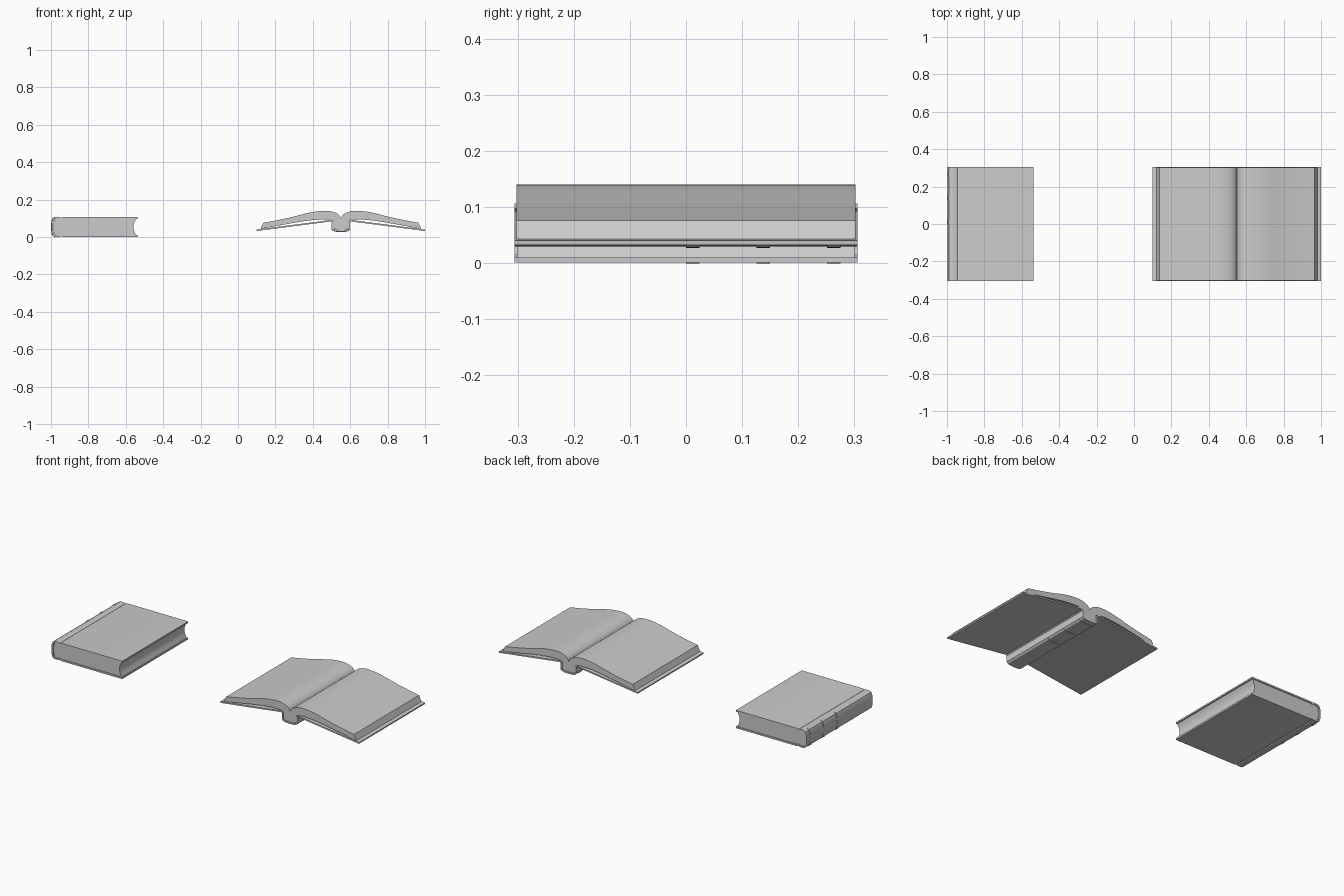
import bpy, bmesh, math
from mathutils import Vector

if "Cube" in bpy.data.objects:
    bpy.data.objects.remove(bpy.data.objects["Cube"])


def extrude(name, prof, y0, y1, angle=30):
    """Solid from a closed (x, z) outline swept along y."""
    bm = bmesh.new()
    a = [bm.verts.new((x, y0, z)) for x, z in prof]
    b = [bm.verts.new((x, y1, z)) for x, z in prof]
    n = len(prof)
    bm.faces.new(a)
    bm.faces.new(b[::-1])
    for i in range(n):
        bm.faces.new((a[i], b[i], b[(i + 1) % n], a[(i + 1) % n]))
    bmesh.ops.recalc_face_normals(bm, faces=bm.faces)
    me = bpy.data.meshes.new(name)
    bm.to_mesh(me)
    bm.free()
    ob = bpy.data.objects.new(name, me)
    bpy.context.collection.objects.link(ob)
    bpy.context.view_layer.objects.active = ob
    ob.select_set(True)
    bpy.ops.object.shade_smooth_by_angle(angle=math.radians(angle))
    ob.select_set(False)
    return ob


def ribbon(path, t):
    """Closed outline of a path thickened by t to its left."""
    p = [Vector(q) for q in path]
    inner = []
    for i, q in enumerate(p):
        dirs = []
        if i:
            dirs.append((q - p[i - 1]).normalized())
        if i < len(p) - 1:
            dirs.append((p[i + 1] - q).normalized())
        d = sum(dirs, Vector((0, 0))).normalized()
        nrm = Vector((-d.y, d.x))
        inner.append(q + nrm * t / max(0.5, abs(d.dot(dirs[0]))))
    return [tuple(q) for q in p + inner[::-1]]


def smooth(pts, n=5):
    """Catmull-Rom curve through points."""
    p = [Vector(q) for q in pts]
    p = [2 * p[0] - p[1]] + p + [2 * p[-1] - p[-2]]
    out = []
    for i in range(1, len(p) - 2):
        a, b, c, d = p[i - 1:i + 3]
        for k in range(n):
            t = k / n
            out.append(tuple(0.5 * (2 * b + (c - a) * t + (2 * a - 5 * b + 4 * c - d) * t * t
                                    + (3 * b - a - 3 * c + d) * t ** 3)))
    return out + [tuple(p[-2])]


def mirror(half, cx):
    """Full path from a right half that starts on the centre line."""
    return [(cx - u, z) for u, z in half[:0:-1]] + [(cx + u, z) for u, z in half]


BANDS = (0.012, 0.138, 0.263)

# Closed book: one wrapped case with hinge grooves and a rounded spine
MZ = 0.0535
upper = [(-0.998, 0), (-0.996, 0.03), (-0.99, 0.046), (-0.978, 0.0525), (-0.953, 0.0525),
         (-0.945, 0.0485), (-0.937, 0.0525), (-0.538, 0.0525)]
path = [(x, MZ + z) for x, z in upper[::-1]] + [(x, MZ - z) for x, z in upper[1:]]
extrude("closed_book_cover", ribbon(path, 0.009), -0.306, 0.306)

# Closed book pages with a hollow fore edge
fore = [(-0.545 - 0.014 * math.cos(t * math.pi / 16), MZ + 0.0435 * t / 8) for t in range(-8, 9)]
extrude("closed_book_pages", [(-0.975, MZ + 0.0435), (-0.985, MZ + 0.03), (-0.988, MZ),
                              (-0.985, MZ - 0.03), (-0.975, MZ - 0.0435)] + fore, -0.301, 0.301)

# Closed book raised spine bands
band = [(x, MZ + z) for x, z in upper[3::-1]] + [(x, MZ - z) for x, z in upper[1:4]]
for i, y in enumerate(BANDS):
    extrude(f"closed_spine_band_{i + 1}", ribbon(band, -0.002), y - 0.012, y + 0.012)

# Open book: spine and two sloping boards
CX = 0.55
half = [(0, 0.029), (0.025, 0.03), (0.042, 0.034), (0.05, 0.042), (0.05, 0.078),
        (0.056, 0.083), (0.07, 0.081), (0.45, 0.032)]
extrude("open_book_cover", ribbon(mirror(half, CX), 0.008), -0.306, 0.306)

# Open book pages: two arched leaves meeting in the gutter
top = smooth([(0, 0.1), (0.012, 0.119), (0.04, 0.134), (0.085, 0.14), (0.16, 0.132),
              (0.26, 0.107), (0.34, 0.09), (0.415, 0.076)])
under = smooth([(0.43, 0.043), (0.3, 0.067), (0.18, 0.087), (0.1, 0.0935), (0.055, 0.092)])
inner = [(0.042, 0.088), (0.042, 0.046), (0.025, 0.039), (0, 0.038)]
right = top + under + inner
outline = [(CX + u, z) for u, z in right] + [(CX - u, z) for u, z in right[-2:0:-1]]
extrude("open_book_pages", outline, -0.302, 0.302)

# Open book raised spine bands
for i, y in enumerate(BANDS):
    extrude(f"open_spine_band_{i + 1}", ribbon(mirror(half[:4], CX), -0.002), y - 0.012, y + 0.012)
